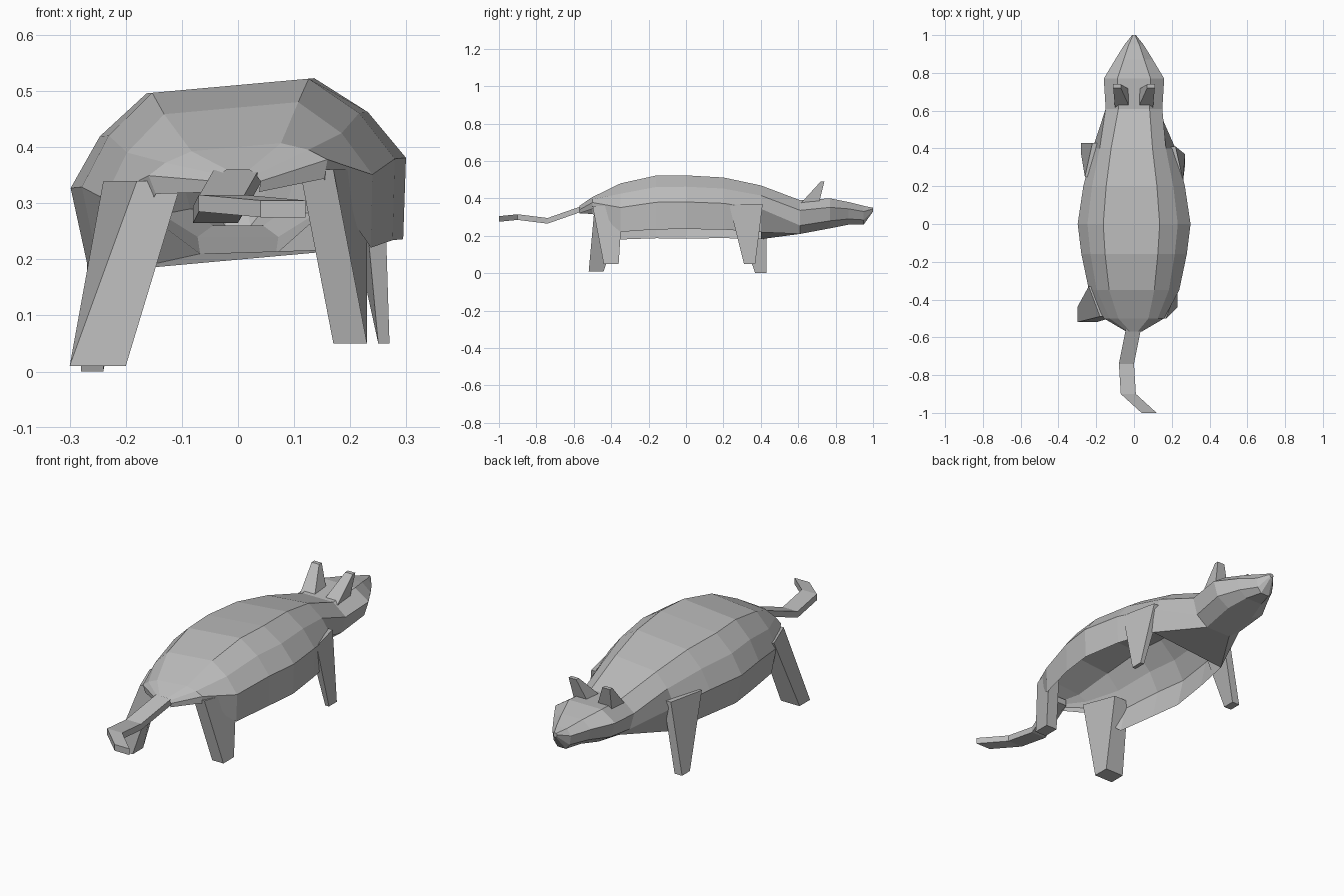
import bpy
import bmesh
from mathutils import Vector, Matrix

if "Cube" in bpy.data.objects:
    bpy.data.objects.remove(bpy.data.objects["Cube"], do_unlink=True)

fur = bpy.data.materials.new("grey fur")
fur.use_nodes = True
grey = (0.5, 0.5, 0.5, 1)
fur.diffuse_color = grey
fur.node_tree.nodes["Principled BSDF"].inputs["Base Color"].default_value = grey


def loft(name, rings, open_belly=0):
    """Flat-shaded skin through rings; open_belly spans have no underside or first cap."""
    bm = bmesh.new()
    loops = [[bm.verts.new(point) for point in ring] for ring in rings]
    count = len(loops[0])
    underside = count // 2 - 1
    for span, (near, far) in enumerate(zip(loops, loops[1:])):
        for i in range(count):
            if span < open_belly and i == underside:
                continue
            j = (i + 1) % count
            bm.faces.new((near[i], near[j], far[j], far[i]))
    if not open_belly:
        bm.faces.new(loops[0][::-1])
    bm.faces.new(loops[-1])
    bmesh.ops.recalc_face_normals(bm, faces=bm.faces)
    mesh = bpy.data.meshes.new(name)
    bm.to_mesh(mesh)
    bm.free()
    mesh.materials.append(fur)
    part = bpy.data.objects.new(name, mesh)
    bpy.context.collection.objects.link(part)


def section(shape, y, half_width, bottom, top, lean=0.0):
    """Mirrored cross-section; shape gives fractions of the width and height."""
    half = [(half_width * across, bottom + (top - bottom) * up) for across, up in shape]
    outline = half + [(-x, z) for x, z in reversed(half)]
    middle = Vector((0, y, (bottom + top) / 2))
    turn = Matrix.Rotation(-lean, 3, "Y")
    return [middle + turn @ (Vector((x, y, z)) - middle) for x, z in outline]


def rectangle(centre, half_x, half_y, slant=0.0):
    """Level rectangle around a point; slant shears it along the body's curve."""
    corners = ((-1, -1), (1, -1), (1, 1), (-1, 1))
    return [Vector(centre) + Vector((sx * half_x + sy * slant, sy * half_y, 0))
            for sx, sy in corners]


def tapered_limb(name, root, tip, root_size, tip_size, slant=0.0):
    """Straight limb narrowing from its root to its tip."""
    loft(name, [rectangle(root, *root_size, slant), rectangle(tip, *tip_size)])


# Body and head in one skin: the body leans and is hollow below, the snout is pointed
body_shape = ((0.5, 1), (0.8, 0.77), (1, 0.48), (0.94, 0))
head_shape = ((0.55, 1), (1, 0.7), (0.85, 0.25), (0.45, 0))
body_lean = 0.09
loft("body_and_head", [
    section(body_shape, -0.57, 0.04, 0.32, 0.36),
    section(body_shape, -0.5, 0.16, 0.33, 0.4, body_lean),
    section(body_shape, -0.35, 0.24, 0.2, 0.47, body_lean),
    section(body_shape, -0.16, 0.28, 0.21, 0.51, body_lean),
    section(body_shape, 0, 0.3, 0.21, 0.51, body_lean),
    section(body_shape, 0.2, 0.27, 0.21, 0.5, body_lean),
    section(body_shape, 0.4, 0.22, 0.2, 0.46, body_lean),
    section(head_shape, 0.61, 0.15, 0.21, 0.39),
    section(head_shape, 0.77, 0.16, 0.24, 0.4),
    section(head_shape, 0.87, 0.1, 0.26, 0.38),
    section(head_shape, 0.95, 0.05, 0.26, 0.36),
    section(head_shape, 1, 0.01, 0.33, 0.35),
], open_belly=6)

# Legs: broad at the body, tapering to small feet
tapered_limb("hind_left_leg", root=(0.17, -0.42, 0.36), tip=(0.2, -0.4, 0.05),
             root_size=(0.03, 0.08), tip_size=(0.03, 0.04), slant=0.03)
tapered_limb("hind_right_leg", root=(-0.17, -0.41, 0.34), tip=(-0.25, -0.48, 0.01),
             root_size=(0.04, 0.08), tip_size=(0.05, 0.04), slant=-0.03)
tapered_limb("front_left_leg", root=(0.22, 0.32, 0.37), tip=(0.26, 0.34, 0.05),
             root_size=(0.02, 0.09), tip_size=(0.01, 0.03), slant=-0.02)
tapered_limb("front_right_leg", root=(-0.22, 0.34, 0.34), tip=(-0.26, 0.4, 0),
             root_size=(0.02, 0.09), tip_size=(0.02, 0.03), slant=0.02)

# Ears: upright flaps leaning forward
for side, label in ((1, "left_ear"), (-1, "right_ear")):
    tapered_limb(label, root=(side * 0.06, 0.66, 0.37), tip=(side * 0.09, 0.73, 0.49),
                 root_size=(0.04, 0.05), tip_size=(0.02, 0.01))

# Tail: flat strip that bends twice
tail_path = ((0, -0.54, 0.35), (-0.04, -0.74, 0.28), (-0.03, -0.9, 0.3), (0.08, -1, 0.29))
strip_corners = ((-1, -1), (1, -1), (1, 1), (-1, 1))
loft("tail", [[Vector(bend) + Vector((0.04 * sx, 0, 0.015 * sz)) for sx, sz in strip_corners]
              for bend in tail_path])
